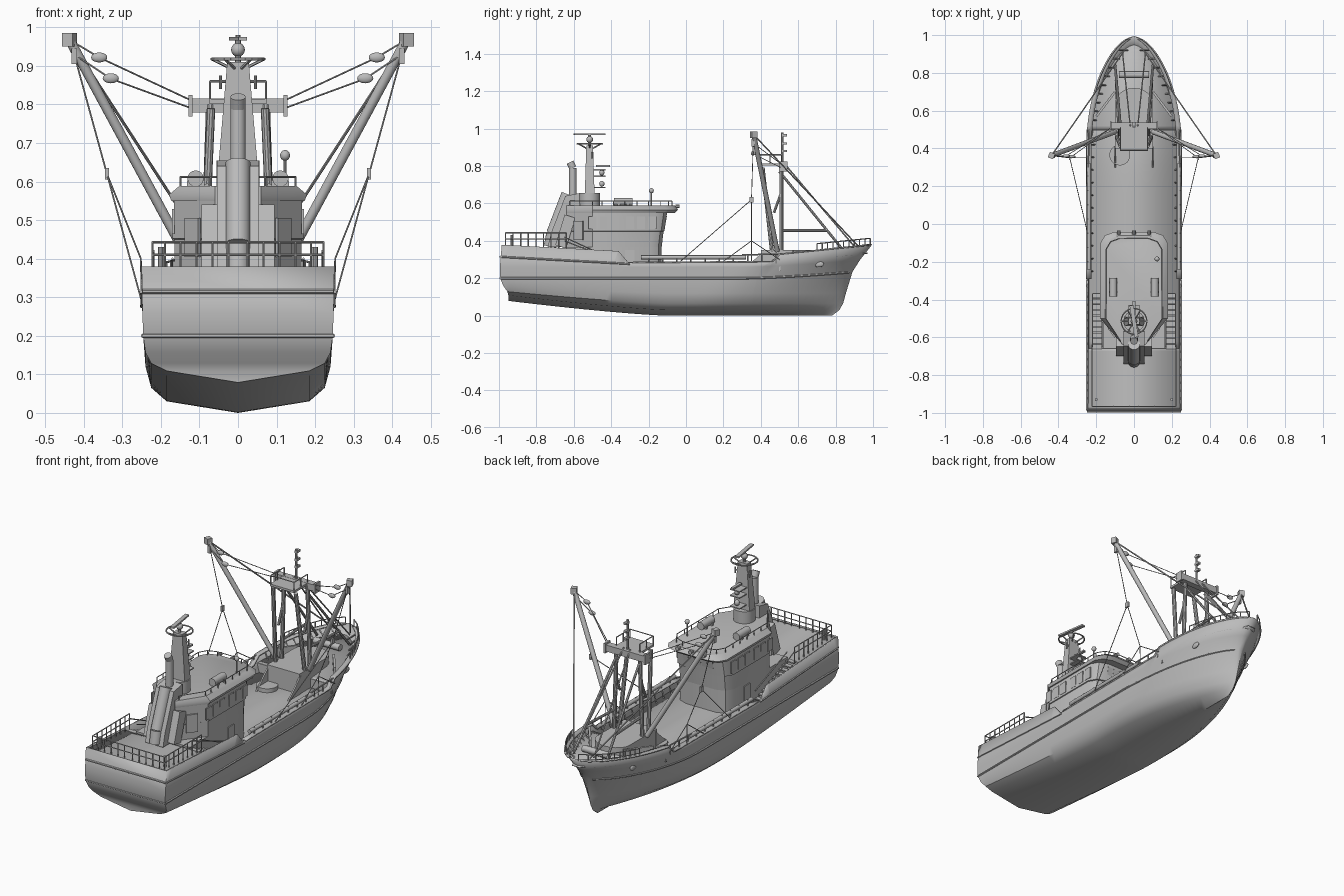
import bpy, bmesh, math
from mathutils import Matrix, Vector

if "Cube" in bpy.data.objects:
    bpy.data.objects.remove(bpy.data.objects["Cube"])

grey = bpy.data.materials.new("plain_grey")
grey.use_nodes = True
grey.diffuse_color = (0.5, 0.5, 0.5, 1)
grey.node_tree.nodes["Principled BSDF"].inputs["Base Color"].default_value = (0.5, 0.5, 0.5, 1)


def finish(name, bm, thick=0):
    bmesh.ops.recalc_face_normals(bm, faces=bm.faces)
    me = bpy.data.meshes.new(name)
    bm.to_mesh(me)
    bm.free()
    me.materials.append(grey)
    me.shade_smooth()
    me.set_sharp_from_angle(angle=math.radians(35))
    ob = bpy.data.objects.new(name, me)
    bpy.context.collection.objects.link(ob)
    if thick:
        mod = ob.modifiers.new("thickness", 'SOLIDIFY')
        mod.thickness, mod.offset = thick, -1
    return ob


def flip(p):
    return (-p[0], p[1], p[2])


def rods(name, paths, r, mirror=False, r2=None, sides=8):
    bm = bmesh.new()
    if mirror:
        paths = list(paths) + [[flip(p) for p in path] for path in paths]
    for path in paths:
        for a, b in zip(path, path[1:]):
            a, b = Vector(a), Vector(b)
            m = Matrix.Translation((a + b) / 2) @ (b - a).to_track_quat('Z', 'Y').to_matrix().to_4x4()
            bmesh.ops.create_cone(bm, cap_ends=True, segments=sides, radius1=r,
                                  radius2=r if r2 is None else r2, depth=(b - a).length, matrix=m)
    return finish(name, bm)


def boxes(name, centres, size, mirror=False, tilt=0, turn=0):
    bm = bmesh.new()
    for c in centres:
        for side in ((1, -1) if mirror else (1,)):
            m = (Matrix.Translation((c[0] * side, c[1], c[2])) @ Matrix.Rotation(turn * side, 4, 'Z')
                 @ Matrix.Rotation(tilt, 4, 'X') @ Matrix.Diagonal((*size, 1)))
            bmesh.ops.create_cube(bm, size=1, matrix=m)
    return finish(name, bm)


def balls(name, centres, size, mirror=False):
    bm = bmesh.new()
    for c in list(centres) + ([flip(c) for c in centres] if mirror else []):
        bmesh.ops.create_uvsphere(bm, u_segments=16, v_segments=8, radius=1,
                                  matrix=Matrix.Translation(c) @ Matrix.Diagonal((*size, 1)))
    return finish(name, bm)


def loft(name, rings):
    bm = bmesh.new()
    rings = [[bm.verts.new(p) for p in ring] for ring in rings]
    n = len(rings[0])
    for a, b in zip(rings, rings[1:]):
        for i in range(n):
            bm.faces.new((a[i], a[(i + 1) % n], b[(i + 1) % n], b[i]))
    bm.faces.new(rings[0])
    bm.faces.new(rings[-1])
    return finish(name, bm)


def ribbons(name, pairs, thick):
    bm = bmesh.new()
    for a, b in pairs:
        a, b = [bm.verts.new(p) for p in a], [bm.verts.new(p) for p in b]
        for i in range(len(a) - 1):
            bm.faces.new((a[i], a[i + 1], b[i + 1], b[i]))
    return finish(name, bm, thick)


def span(a, b, n):
    return [a + (b - a) * i / n for i in range(n + 1)]


# Hull lines: half beam, height, stern y, stem y, start of bow taper, taper power, stern lift
LINES = [(0, 0, -.95, .78, 0, 1, 1), (.185, .03, -.95, .82, 0, 1, 1), (.225, .065, -.955, .84, .05, .9, .8),
         (.24, .12, -.975, .855, .1, .8, .45), (.246, .2, -.995, .89, .2, .7, 0),
         (.248, .26, -.995, .93, .3, .65, 0), (.25, 0, -.985, .995, .4, .6, 0)]
SHEER = [(-1, .38), (-.36, .345), (-.31, .285), (.46, .29), (.5, .33), (1, .38)]


def sheer(y):
    for (ya, za), (yb, zb) in zip(SHEER, SHEER[1:]):
        if y <= yb:
            return za + (zb - za) * (y - ya) / (yb - ya)
    return SHEER[-1][1]


def line_at(k, y):
    hw, z, _, stem, start, q, lift = LINES[k]
    u = min(1, max(0, (y - start) / (stem - start)))
    z += .085 * lift * max(0, (-.1 - y) / .9) ** 1.3
    if k in (4, 5):
        z += .035 * max(0, (y - .3) / .6) ** 1.5
    return hw * (1 - u * u) ** q, sheer(y) if k == 6 else z


def width(y, z):
    pts = [line_at(k, y) for k in range(7)]
    for (wa, za), (wb, zb) in zip(pts, pts[1:]):
        if z <= zb:
            return max(0, wa + (wb - wa) * (z - za) / max(zb - za, .001))
    return pts[-1][0]


def side_line(ys, zf, out=0):
    return [(width(y, zf(y)) + out, y, zf(y)) for y in ys]


# Hull shell with transom
stations = sorted(span(0, 1, 48) + [(y + .985) / 1.98 for y in (-.36, -.31, .46, .5)] + [.99, .996])
bm = bmesh.new()
grid = {}
for k, row in enumerate(LINES):
    for i, s in enumerate(stations):
        y = row[2] + (row[3] - row[2]) * s
        w, z = line_at(k, y)
        for side in (1, -1):
            grid[k, i, side] = bm.verts.new((w * side, y, z))
for k in range(6):
    for i in range(len(stations) - 1):
        for s in (1, -1):
            bm.faces.new((grid[k, i, s], grid[k, i + 1, s], grid[k + 1, i + 1, s], grid[k + 1, i, s]))
    bm.faces.new((grid[k, 0, 1], grid[k + 1, 0, 1], grid[k + 1, 0, -1], grid[k, 0, -1]))
bmesh.ops.remove_doubles(bm, verts=bm.verts, dist=.0004)
finish("hull", bm, .008)

# Decks, bulkheads and bulwark cap
for name, y0, y1, zf in (("main_deck", -.67, .51, lambda y: .24), ("aft_deck", -.98, -.66, lambda y: sheer(y) - .006),
                         ("fore_deck", .5, .97, lambda y: sheer(y) - .04)):
    edge = side_line(span(y0, y1, 24), zf, -.003)
    ribbons(name, [(edge, [flip(p) for p in edge])], .006)
boxes("fore_bulkhead", [(0, .5, .265)], (.46, .008, .05))
boxes("aft_bulkhead", [(0, -.662, .3)], (.48, .008, .11))
cap = side_line(span(-.29, .46, 12) + span(.5, .98, 24), lambda y: sheer(y) + .003, .003)
inner = [(max(0, x - .028), y, z) for x, y, z in cap]
ribbons("bulwark_cap", [(cap, inner), ([flip(p) for p in cap], [flip(p) for p in inner])], .007)
rods("bulwark_frames", [[(width(y, sheer(y)) - .022, y, sheer(y)),
                         (max(.01, width(y, sheer(y) - .05) - .03), y, sheer(y) - .05)]
                        for y in span(-.25, .42, 10) + span(.55, .92, 8)], .004, True, sides=4)

# Rubbing strakes
rods("lower_strake", [side_line(span(-.99, .87, 50), lambda y: line_at(4, y)[1])], .006, True, sides=6)
rods("upper_strake", [side_line(span(-.985, -.3, 10), lambda y: .315 + (y + 1) * -.055)], .005, True, sides=6)
for z, name in ((.2, "stern_lower_strake"), (.315, "stern_upper_strake")):
    rods(name, [[(-.248, -.992, z), (.248, -.992, z)]], .006, sides=6)
balls("anchor_pocket", [(width(.71, .275), .71, .275)], (.008, .028, .016), True)

# Side rollers and midship rail
rods("side_roller", [[(.238, -.24, .312), (.238, .32, .312)]], .011, True, sides=12)
rods("side_rail", [[(.242, .3, .325), (.238, .52, .33)]] + [[(.24, y, .28), (.24, y, .325)] for y in span(-.2, .48, 9)],
     .004, True)


# Wheelhouse, deckhouse and roof
def plan(g, front, z, back=-.64, tail=.06, taper=-.5):
    half = [(.09 + g, front), (.14 + g, front - .018), (.165 + g, front - .06), (.165 + g, taper), (tail, back)]
    return [(x, y, z) for x, y in half] + [(-x, y, z) for x, y in reversed(half)]


loft("lower_house", [plan(0, -.13, z, -.66, .165, -.5) for z in (.24, .366)])
loft("wheelhouse", [plan(0, -.13, .366), plan(0, -.12, .45), plan(.005, -.115, .452), plan(0, -.1, .56)])
loft("wheelhouse_roof", [plan(.008, -.06, .55), plan(.014, -.042, .566), plan(-.012, -.06, .588)])
boxes("side_windows", [(.168, y, .497) for y in (-.5, -.44, -.38, -.3, -.24, -.18)], (.006, .042, .065), True)
boxes("front_windows", [(x, -.111, .505) for x in (-.076, -.038, 0, .038, .076)], (.032, .008, .06), tilt=-.18)
boxes("aft_doors", [(.118, -.575, .455)], (.06, .008, .1), True, turn=.93)
boxes("deck_doors", [(.167, -.3, .3)], (.006, .05, .1), True)
rail = plan(-.016, -.075, .612, -.62, .07)
rods("roof_rail", [rail[:5], rail[5:], [rail[-1], rail[0]]]
     + [[(x, y, .58), (x, y, z)] for x, y, z in rail]
     + [[(s * .149, y, .58), (s * .149, y, .612)] for s in (1, -1) for y in span(-.45, -.2, 4)], .0025, sides=6)
rods("life_raft", [[(.11, -.385, .608), (.11, -.285, .608)]], .021, True, sides=16)
boxes("raft_cradle", [(.11, y, .59) for y in (-.36, -.31)], (.045, .012, .025), True)
rods("dome_post", [[(.122, -.185, .58), (.122, -.185, .66)]], .004)
balls("dome_aerial", [(.122, -.185, .668)], (.013, .013, .014))
rods("roof_lamps", [[(x, -.055, .585), (x, -.035, .585)] for x in (-.08, 0, .08)], .01, sides=10)

# Side stairs
boxes("stair_treads", [(.194, y, .245 + (-.38 - y) * .4) for y in span(-.38, -.65, 9)], (.05, .026, .006), True)
rods("stair_rail", [[(.17, -.37, .29), (.17, -.65, .4)], [(.219, -.37, .29), (.219, -.65, .42)]], .003, True)

# Stern rail
rods("stern_rail", [[(0, -.965, z), (.222, -.965, z), (.222, -.64, z)] for z in (.41, .443)]
     + [[(.222, y, sheer(y) - .01), (.222, y, .443)] for y in span(-.965, -.64, 8)]
     + [[(x, -.965, .37), (x, -.965, .443)] for x in span(.025, .19, 4)], .003, True, sides=6)
rods("mooring_posts", [[(.2, -.93, .37), (.2, -.93, .43)]], .008, True, sides=10)

# Funnel casing, exhaust and aft mast
side = [(-.74, .366), (-.722, .44), (-.645, .64), (-.57, .655), (-.56, .366)]
loft("funnel_casing", [[(x, y, z) for y, z in side] for x in (-.055, .055)])
rods("funnel_rib", [[(0, -.728, .37), (0, -.715, .44), (0, -.635, .65)]], .032, sides=16)
boxes("funnel_cheeks", [(.075, -.645, .45)], (.04, .06, .17), True, tilt=-.3)
rods("exhaust_pipe", [[(0, -.605, .63), (0, -.605, .79), (0, -.62, .82)]], .02, sides=16)
rods("mast_base", [[(0, -.515, .575), (0, -.515, .655)]], .056, sides=24)
loft("aft_mast", [[(s * a, -.515 + t * b, z) for s, t in ((1, 1), (-1, 1), (-1, -1), (1, -1))]
                  for a, b, z in ((.05, .026, .65), (.028, .018, .91))])
ring = [(.068 * math.cos(a), -.515 + .068 * math.sin(a), .918) for a in span(0, math.tau, 24)]
rods("mast_ring", [ring] + [[(0, -.515, .885), ring[i]] for i in range(0, 24, 4)], .004, sides=6)
rods("radar_post", [[(0, -.515, .9), (0, -.515, .968)]], .008)
balls("radar_drive", [(0, -.515, .942)], (.018, .018, .018))
boxes("radar_scanners", [(0, -.515, .97)], (.022, .17, .009), turn=.15)
boxes("lower_scanner", [(0, -.445, .8)], (.016, .075, .009))
boxes("mast_brackets", [(0, -.465, z) for z in (.685, .745, .78)], (.06, .07, .006))
balls("mast_lamps", [(0, -.45, .765), (0, -.45, .705)], (.014, .014, .016))
rods("mast_yard", [[(-.045, -.5, .86), (.045, -.5, .86)], [(-.045, -.5, .84), (-.045, -.5, .875)],
                   [(.045, -.5, .84), (.045, -.5, .875)]], .004)

# Fore house, breakwater and winch
arch = [(.1, .4), (.1, .64)] + [(.1 * math.cos(a), .64 + .08 * math.sin(a)) for a in span(.3, math.pi - .3, 8)]
arch += [(-.1, .64), (-.1, .4)]
loft("fore_house", [[(x, y, z) for x, y in arch] for z in (.24, .352)])
boxes("breakwater", [(.15, .635, .32)], (.012, .16, .06), True, turn=.65)
loft("left_gusset", [[(x, .41, .24), (x, .41, .34), (x, .3, .24)] for x in (.095, .103)])
loft("right_gusset", [[(x, .41, .24), (x, .41, .34), (x, .3, .24)] for x in (-.103, -.095)])
rods("deck_hatch", [[(-.075, .365, .24), (-.075, .365, .262)]], .055, sides=24)
rods("anchor_winch", [[(-.08, .79, .345), (.08, .79, .345)]], .018, sides=12)

# Gantry with platform
rods("gantry_legs", [[(.088, .51, .32), (.072, .51, .8)], [(.09, .46, .34), (.07, .41, .79)]], .011, True, sides=10)
rods("gantry_braces", [[(.07, .5, .77), (.1, .84, .35)], [(.082, .52, .455), (.095, .76, .455)],
                       [(.08, .47, .55), (.078, .51, .66)]], .007, True)
boxes("gantry_beam", [(0, .52, .797)], (.25, .036, .036))
boxes("beam_ends", [(.123, .52, .797)], (.01, .046, .055), True)
boxes("platform", [(0, .45, .808)], (.15, .125, .012))
rods("platform_rail", [[(.072, .51, .86), (.072, .392, .86), (0, .392, .86)]]
     + [[(.072, y, .81), (.072, y, .86)] for y in (.392, .45, .51)], .003, True, sides=6)
rods("signal_mast", [[(0, .515, .81), (0, .515, .98)]], .006)
boxes("signal_lamps", [(0, .525, z) for z in (.88, .92, .965)], (.016, .03, .012))

# Derrick booms and rigging
head = (.437, .362, .968)
rods("booms", [[(.1, .488, .345), head]], .013, True, sides=12)
boxes("boom_heads", [head], (.03, .03, .034), True, turn=.4)
boxes("boom_blocks", [(.425, .36, .925)], (.014, .02, .04), True)
rods("fore_stays", [[head, (.05, .92, .372)], [(.02, .52, .82), (.06, .9, .37)]], .004, True, sides=6)
rods("topping_lifts", [[head, (.36, .36, .922), (.12, .51, .81)], [(.425, .36, .93), (.33, .357, .867), (.12, .51, .79)]],
     .0022, True, sides=6)
balls("pulleys", [(.36, .36, .922), (.33, .357, .868)], (.021, .009, .013), True)
low = (.34, .35, .62)
rods("hanging_lines", [[(.425, .36, .93), low], [low, (.25, -.03, .29)], [low, (.252, .35, .4), (.25, .35, .29)],
                       [(.252, .35, .4), (.25, .2, .29)], [(.252, .35, .4), (.25, .5, .3)]], .0022, True, sides=6)
boxes("line_blocks", [low], (.01, .022, .03), True)

# Bow rail
top = side_line(span(.7, .985, 10), sheer, -.006)
rods("bow_rail", [[(x, y, z + .035) for x, y, z in top]] + [[p, (p[0], p[1], p[2] + .035)] for p in top], .003, True, sides=6)
